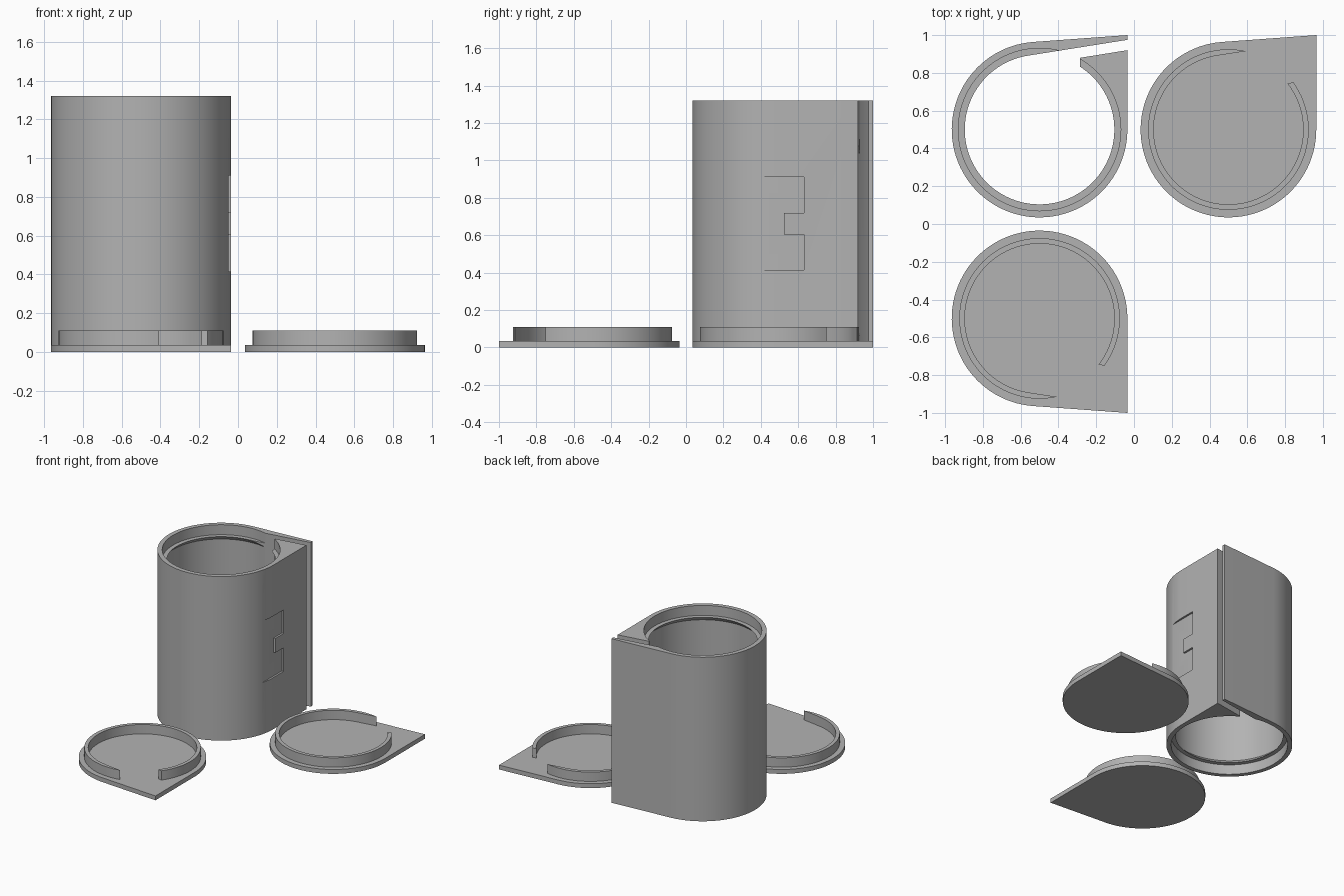
import bpy, bmesh
from math import cos, sin, radians, tau

if "Cube" in bpy.data.objects:
    bpy.data.objects.remove(bpy.data.objects["Cube"], do_unlink=True)

HEIGHT, PLATE, LIP_TOP, LEDGE = 1.32, 0.035, 0.11, 0.08
OUTER, BORE, NECK = 0.465, 0.43, 0.396
CORNER = (0.465, 0.5)
TANGENT = 94.2      # where the straight back wall leaves the drum
SLOT_TANGENT = 98.6  # where the slot leaves the neck

grey = bpy.data.materials.new("plain grey")
grey.use_nodes = True
grey.diffuse_color = (0.45, 0.45, 0.45, 1)
grey.node_tree.nodes["Principled BSDF"].inputs["Base Color"].default_value = (0.45, 0.45, 0.45, 1)


def arc(radius, start, end, steps):
    angles = [radians(start + (end - start) * i / steps) for i in range(steps + 1)]
    return [(radius * cos(a), radius * sin(a)) for a in angles]


def finish(bm, name, location=(0, 0, 0)):
    bmesh.ops.recalc_face_normals(bm, faces=bm.faces)
    mesh = bpy.data.meshes.new(name)
    bm.to_mesh(mesh)
    bm.free()
    mesh.materials.append(grey)
    ob = bpy.data.objects.new(name, mesh)
    ob.location = location
    bpy.context.collection.objects.link(ob)
    return ob


def prism(name, points, z0, z1, location=(0, 0, 0), along_x=False):
    """Extrude a flat outline upward, or along x for an outline in y and z."""
    bm = bmesh.new()
    place = (lambda p, h: (h, *p)) if along_x else (lambda p, h: (*p, h))
    low = [bm.verts.new(place(p, z0)) for p in points]
    high = [bm.verts.new(place(p, z1)) for p in points]
    bm.faces.new(low)
    bm.faces.new(high)
    for i in range(len(points)):
        bm.faces.new((low[i - 1], low[i], high[i], high[i - 1]))
    return finish(bm, name, location)


def lathe(name, profile, location, steps=96):
    bm = bmesh.new()
    rings = [[bm.verts.new((r * cos(tau * i / steps), r * sin(tau * i / steps), z))
              for i in range(steps)] for r, z in profile]
    for a, b in zip(rings, rings[1:]):
        for i in range(steps):
            bm.faces.new((a[i - 1], a[i], b[i], b[i - 1]))
    bm.faces.new(rings[0])
    bm.faces.new(rings[-1])
    return finish(bm, name, location)


def select_only(ob):
    bpy.ops.object.select_all(action='DESELECT')
    ob.select_set(True)
    bpy.context.view_layer.objects.active = ob


def cut(ob, cutter):
    mod = ob.modifiers.new("cut", 'BOOLEAN')
    mod.operation, mod.solver, mod.object = 'DIFFERENCE', 'EXACT', cutter
    select_only(ob)
    bpy.ops.object.modifier_apply(modifier=mod.name)
    bpy.data.objects.remove(cutter, do_unlink=True)


def smooth(ob):
    select_only(ob)
    bpy.ops.object.shade_smooth_by_angle(angle=radians(25))


# Teardrop outline shared by the container and both lids
teardrop = arc(OUTER, TANGENT, 360, 72) + [CORNER]

# Container, open at both ends
centre = (-0.5, 0.5, 0)
container = prism("container", teardrop, 0, HEIGHT, centre)

# Bore with a lid recess and a bevelled neck at each end
end = [(BORE, -0.1), (BORE, LEDGE), (NECK, LEDGE), (BORE, LEDGE + 0.035)]
profile = end + [(r, HEIGHT - z) for r, z in reversed(end)]
cut(container, lathe("bore_cutter", profile, centre))

# Exit slot running the full height beside the back wall
slot = [(NECK * cos(radians(SLOT_TANGENT)), NECK * sin(radians(SLOT_TANGENT))),
        (0.465, 0.475), (0.6, 0.495), (0.6, 0.442), (0.215, 0.38), (0.215, 0.3), (0, 0.3)]
cut(container, prism("slot_cutter", slot, -0.1, HEIGHT + 0.1, centre))

# Shallow notched label recess on the flat side
recess = [(0.2, 0.415), (0.63, 0.415), (0.63, 0.605), (0.525, 0.605),
          (0.525, 0.72), (0.63, 0.72), (0.63, 0.91), (0.2, 0.91)]
cut(container, prism("recess_cutter", recess, -0.05, 0.1, along_x=True))
smooth(container)

# Two mirrored lids, each a plate with an open locating lip
lip = arc(0.425, 77.5, 396.2, 84) + arc(NECK, 397.9, SLOT_TANGENT, 80)
for name, x, y, side in (("back_lid", 0.5, 0.5, 1), ("front_lid", -0.5, -0.5, -1)):
    for part, outline, z0, z1 in (("plate", teardrop, 0, PLATE), ("lip", lip, PLATE, LIP_TOP)):
        flipped = [(px, py * side) for px, py in outline]
        smooth(prism(f"{name}_{part}", flipped, z0, z1, (x, y, 0)))
